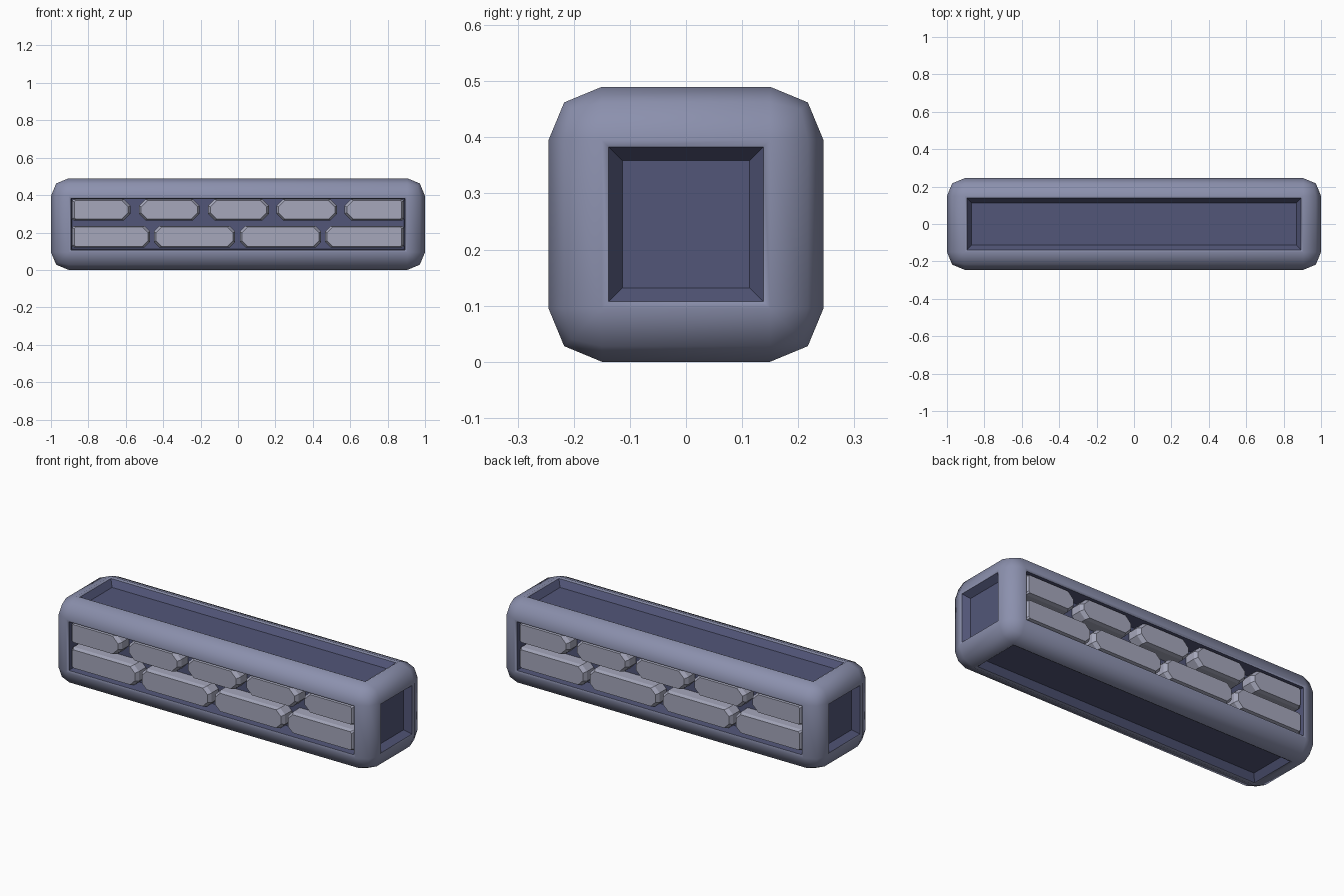
import bpy, bmesh
from mathutils import Matrix

old = bpy.data.objects.get("Cube")
if old:
    bpy.data.objects.remove(old, do_unlink=True)


def material(name, rgb):
    mat = bpy.data.materials.new(name)
    mat.use_nodes = True
    mat.diffuse_color = (*rgb, 1)
    mat.node_tree.nodes["Principled BSDF"].inputs["Base Color"].default_value = (*rgb, 1)
    return mat


FRAME = material("grey blue frame", (0.26, 0.28, 0.42))
DARK = material("dark blue recess", (0.085, 0.094, 0.19))
BRICK = material("pale grey brick", (0.38, 0.39, 0.50))

HALF = 0.245
CORNER = 0.095


def add_object(name, bm, mats):
    mesh = bpy.data.meshes.new(name)
    bmesh.ops.recalc_face_normals(bm, faces=bm.faces)
    bm.to_mesh(mesh)
    bm.free()
    for mat in mats:
        mesh.materials.append(mat)
    obj = bpy.data.objects.new(name, mesh)
    bpy.context.collection.objects.link(obj)
    return obj


# Rounded beam with a sunken dark panel in each of its six sides
bm = bmesh.new()
bmesh.ops.create_cube(bm, size=1)
bmesh.ops.scale(bm, vec=(2, 2 * HALF, 2 * HALF), verts=bm.verts)
bmesh.ops.bevel(bm, geom=bm.edges[:], offset=CORNER, segments=2,
                profile=0.5, affect='EDGES')
bm.normal_update()
sides = [f for f in bm.faces if max(abs(c) for c in f.normal) > 0.999]
for side in sides:
    # narrow sloping lip in the frame colour
    bmesh.ops.inset_region(bm, faces=[side], thickness=0.017, depth=-0.006)
    # deep, steep walls behind the bricks; shallow, sloping ones elsewhere
    if abs(side.normal.y) > 0.9:
        width, depth = 0.006, -0.085
    else:
        width, depth = 0.035, -0.035
    walls = bmesh.ops.inset_region(bm, faces=[side], thickness=width, depth=depth)["faces"]
    for face in walls + [side]:
        face.material_index = 1
for face in bm.faces:
    face.smooth = True
for edge in bm.edges:
    a, b = edge.link_faces
    edge.smooth = a.material_index == b.material_index and edge.calc_face_angle() < 0.9
beam = add_object("beam_frame", bm, [FRAME, DARK])
beam.location.z = HALF


# Bricks: chamfered outline, lofted from the recess floor to a smaller face
def brick(name, x0, x1, z0, z1, cut, turn):
    bm = bmesh.new()
    rings = []
    for y, shrink in ((-0.15, 0), (-0.215, 0), (-0.235, 0.012)):
        a, b, c, d = x0 + shrink, x1 - shrink, z0 + shrink / 2, z1 - shrink / 2
        left = 0.008 if x0 < -0.88 else cut
        right = 0.008 if x1 > 0.88 else cut
        outline = [(a + left, c), (b - right, c), (b, c + right), (b, d - right),
                   (b - right, d), (a + left, d), (a, d - left), (a, c + left)]
        rings.append([bm.verts.new((x, y, z)) for x, z in outline])
    for low, high in zip(rings, rings[1:]):
        for i in range(8):
            j = (i + 1) % 8
            bm.faces.new((low[i], low[j], high[j], high[i]))
    bm.faces.new(rings[0])
    bm.faces.new(rings[-1])
    if turn:
        bm.transform(Matrix.Rotation(3.14159265, 4, 'Z'))
    add_object(name, bm, [BRICK])


rows = {
    "upper": ([(-0.887, -0.575), (-0.53, -0.205), (-0.16, 0.165), (0.205, 0.53),
               (0.57, 0.887)], 0.265, 0.378, 0.035),
    "lower": ([(-0.887, -0.47), (-0.45, -0.015), (0.01, 0.445), (0.465, 0.887)],
              0.12, 0.235, 0.03),
}
for place, turn in (("front", False), ("back", True)):
    for row, (spans, z0, z1, cut) in rows.items():
        for n, (x0, x1) in enumerate(spans, 1):
            brick(f"{place}_{row}_brick_{n}", x0, x1, z0, z1, cut, turn)
